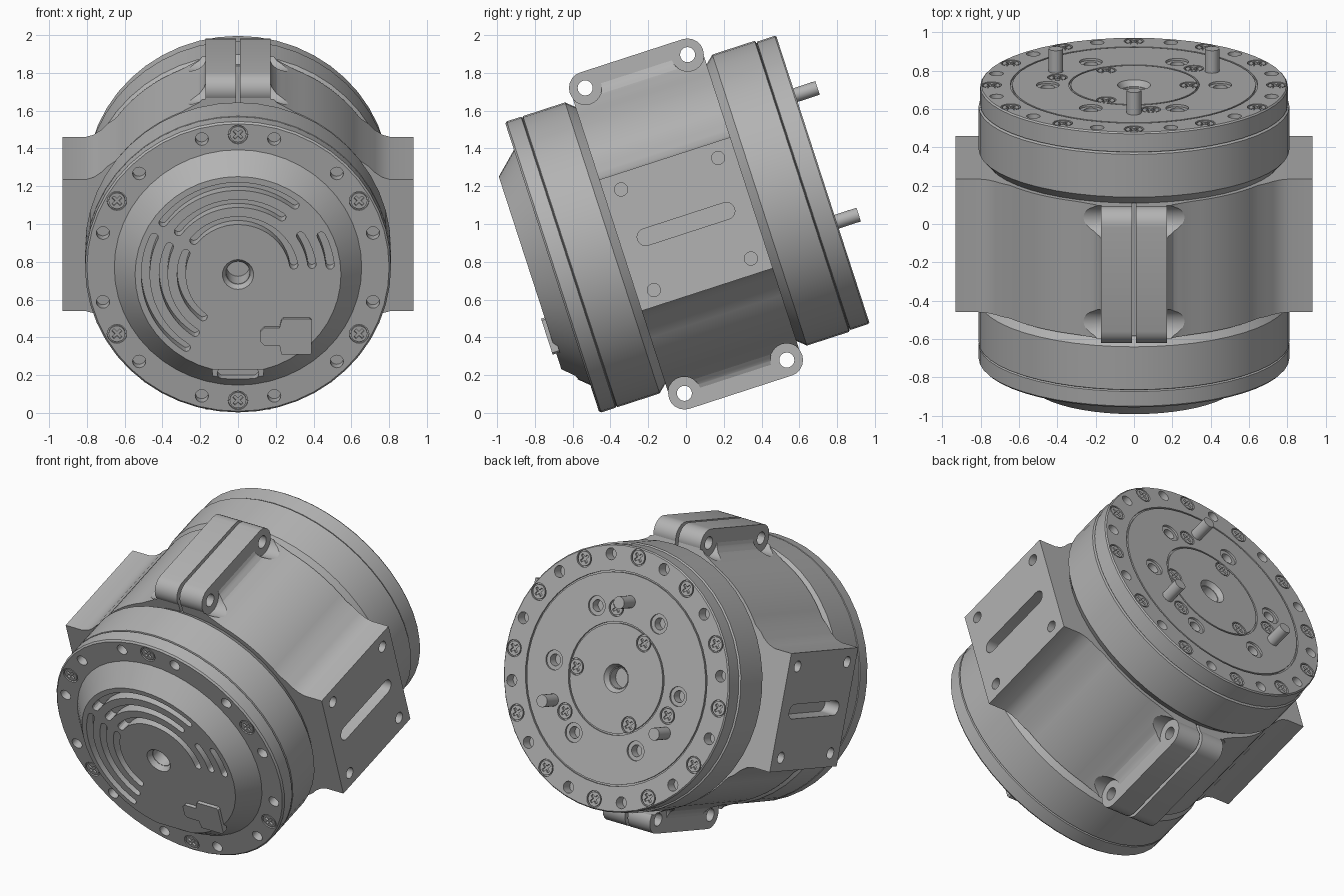
import bpy, bmesh, math
from math import sin, cos, pi, radians
from mathutils import Matrix, Vector

cube = bpy.data.objects.get("Cube")
if cube:
    bpy.data.objects.remove(cube, do_unlink=True)

# Parts are built around the local y axis, then tilted back as one
TILT = Matrix.Translation((0, 0, 1)) @ Matrix.Rotation(radians(18), 4, 'X')
SEG = 48

metal = bpy.data.materials.new("grey metal")
GREY = (0.45, 0.45, 0.45, 1)
metal.diffuse_color = GREY
metal.use_nodes = True
metal.node_tree.nodes["Principled BSDF"].inputs["Base Color"].default_value = GREY


def make(name, bm):
    bmesh.ops.recalc_face_normals(bm, faces=bm.faces)
    mesh = bpy.data.meshes.new(name)
    bm.to_mesh(mesh)
    bm.free()
    mesh.materials.append(metal)
    obj = bpy.data.objects.new(name, mesh)
    obj.matrix_world = TILT
    bpy.context.collection.objects.link(obj)
    return obj


def lathe(name, profile):
    """Turn (radius, y) points about the y axis."""
    bm = bmesh.new()
    vs = [bm.verts.new((r, y, 0)) for r, y in profile]
    es = [bm.edges.new(p) for p in zip(vs, vs[1:])]
    bmesh.ops.spin(bm, geom=vs + es, cent=(0, 0, 0), axis=(0, 1, 0),
                   angle=2 * pi, steps=SEG, use_duplicate=False)
    bmesh.ops.remove_doubles(bm, verts=bm.verts, dist=1e-4)
    return make(name, bm)


def prisms(name, outlines, a, b, axis='Y', taper=1.0):
    """Extrude outlines along y (points x,z) or along x (points y,z)."""
    bm = bmesh.new()
    for pts in outlines:
        mid = sum((Vector(p) for p in pts), Vector((0, 0))) / len(pts)
        rings = []
        for d, k in ((a, 1.0), (b, taper)):
            q = [mid + (Vector(p) - mid) * k for p in pts]
            rings.append([bm.verts.new((u, d, v) if axis == 'Y' else (d, u, v)) for u, v in q])
        lo, hi = rings
        bm.faces.new(lo)
        bm.faces.new(hi[::-1])
        for i in range(len(pts)):
            j = (i + 1) % len(pts)
            bm.faces.new((lo[i], hi[i], hi[j], lo[j]))
    return make(name, bm)


def circle(c, r, n=20):
    return [(c[0] + r * cos(2 * pi * i / n), c[1] + r * sin(2 * pi * i / n)) for i in range(n)]


def rect(x0, x1, z0, z1):
    return [(x0, z0), (x1, z0), (x1, z1), (x0, z1)]


def stadium(c, half, r, n=10):
    """Two half circles joined, centres at c +- half along the first axis."""
    out = []
    for side, start in ((1, -pi / 2), (-1, pi / 2)):
        out += [(c[0] + side * half + r * cos(start + pi * i / n),
                 c[1] + r * sin(start + pi * i / n)) for i in range(n + 1)]
    return out


def arc_slot(r, a0, a1, w):
    """Curved slot with round ends."""
    a0, a1 = radians(a0), radians(a1)
    n = 20
    ang = [a0 + (a1 - a0) * i / n for i in range(n + 1)]
    pts = [((r + w) * cos(a), (r + w) * sin(a)) for a in ang]
    for end, sweep in ((a1, 0), (a0, pi)):
        cx, cz = r * cos(end), r * sin(end)
        pts += [(cx + w * cos(end + sweep + pi * i / 6),
                 cz + w * sin(end + sweep + pi * i / 6)) for i in range(1, 6)]
        if not sweep:
            pts += [((r - w) * cos(a), (r - w) * sin(a)) for a in reversed(ang)]
    return pts


def polar(r, start, step, count):
    return [(r * cos(radians(start + step * i)), r * sin(radians(start + step * i)))
            for i in range(count)]


def cross(c, l=0.03, w=0.008):
    pts = [(l, -w), (l, w), (w, w), (w, l), (-w, l), (-w, w),
           (-l, w), (-l, -w), (-w, -w), (-w, -l), (w, -l), (w, -w)]
    return [(c[0] + (x + z) * 0.71, c[1] + (z - x) * 0.71) for x, z in pts]


def cut(obj, *args, **kw):
    """Subtract prisms from a part."""
    tool = prisms("cutter", *args, **kw)
    tool.hide_render = True
    mod = obj.modifiers.new("cut", 'BOOLEAN')
    mod.operation, mod.solver, mod.object = 'DIFFERENCE', 'EXACT', tool
    bpy.context.view_layer.objects.active = obj
    bpy.ops.object.modifier_apply(modifier=mod.name)
    bpy.data.objects.remove(tool, do_unlink=True)


def screws(name, part, centres, face, out):
    """Sink cross-head screws into a face whose outside is towards `out`."""
    cut(part, [circle(c, 0.052) for c in centres], face + out * 0.02, face - out * 0.015)
    heads = prisms(name, [circle(c, 0.044) for c in centres], face - out * 0.03, face - out * 0.002)
    cut(heads, [cross(c) for c in centres], face + out * 0.02, face - out * 0.018)


# Front cover: flange and coned cap
FACE, RIM, BACK = -0.865, -0.745, 0.762
front = lathe("front_cover", [(0, FACE), (0.545, FACE), (0.655, RIM), (0.80, RIM),
                              (0.81, RIM + 0.01), (0.81, -0.655), (0.80, -0.65), (0, -0.65)])
slots = [(0.30, 10, 141), (0.395, 54, 143), (0.49, 52, 144), (0.395, 8, 33), (0.49, 6, 26),
         (0.30, 157, 232), (0.395, 157, 235), (0.49, 155, 236)]
cut(front, [arc_slot(r, a, b, 0.022) for r, a, b in slots], FACE - 0.05, FACE + 0.07)
cut(front, [circle((0, 0), 0.086, 24)], FACE - 0.005, FACE + 0.03, taper=0.75)
cut(front, [circle((0, 0), 0.062, 24)], FACE - 0.05, FACE + 0.16)
cut(front, [rect(-0.135, 0.135, -0.62, -0.53)], FACE - 0.05, FACE + 0.06)
cut(front, [stadium((0, -0.572), 0.08, 0.03)], FACE - 0.05, FACE + 0.13)
cut(front, [circle(c, 0.035) for c in polar(0.74, 15, 30, 12)], RIM - 0.05, RIM + 0.06)
screws("front_screws", front, polar(0.74, 30, 60, 6), RIM, -1)

# Raised connector plug on the cap
plug = prisms("connector_plug", [[(0.23, -0.44), (0.38, -0.44), (0.39, -0.43), (0.39, -0.25),
                                  (0.38, -0.24), (0.24, -0.24), (0.23, -0.25), (0.22, -0.29),
                                  (0.14, -0.29), (0.12, -0.31), (0.12, -0.37), (0.14, -0.39),
                                  (0.22, -0.39)]], FACE - 0.02, FACE + 0.02)

# Housings on both sides of the clamp
for name, s in (("front_housing", -1), ("rear_housing", 1)):
    lathe(name, [(0, s * 0.65), (0.80, s * 0.65), (0.81, s * 0.645),
                 (0.81, s * 0.41), (0.77, s * 0.365), (0, s * 0.36)])

# Rear output plate with ring seams
profile = [(0, BACK)]
for r in (0.335, 0.64):
    profile += [(r - 0.005, BACK), (r - 0.005, BACK - 0.012),
                (r + 0.005, BACK - 0.012), (r + 0.005, BACK)]
rear = lathe("rear_plate", profile + [(0.795, BACK), (0.802, BACK - 0.008),
                                      (0.802, 0.655), (0.79, 0.65), (0, 0.65)])
cut(rear, [circle((0, 0), 0.09, 24)], BACK + 0.005, BACK - 0.03, taper=0.75)
cut(rear, [circle((0, 0), 0.062, 24)], BACK + 0.05, BACK - 0.09)
bolts = polar(0.45, 0, 60, 6)
cut(rear, [circle(c, 0.06) for c in bolts], BACK + 0.05, BACK - 0.012)
cut(rear, [circle(c, 0.036) for c in bolts + polar(0.742, 15, 30, 12)], BACK + 0.05, BACK - 0.07)
screws("rear_rim_screws", rear, polar(0.742, 0, 30, 12), BACK, 1)
screws("rear_inner_screws", rear, polar(0.29, 0, 120, 3) + polar(0.42, 78, 120, 3), BACK, 1)
prisms("drive_pins", [circle(c, 0.038) for c in polar(0.47, 90, 120, 3)], 0.70, 0.885)

# Clamp body: one quarter section mirrored, with side pads and ear fillets
quarter = [(0.93, 0.365), (0.81, 0.365), (0.765, 0.378), (0.725, 0.405), (0.69, 0.44)]
quarter += [(0.8 * cos(radians(a)), 0.8 * sin(radians(a))) for a in range(36, 69, 4)]
quarter += [(0.25, 0.77), (0.205, 0.795), (0.18, 0.825), (0.17, 0.85)]
half = quarter + [(-x, z) for x, z in reversed(quarter)]
body = prisms("clamp_body", [half + [(-x, -z) for x, z in half]], -0.365, 0.365)
ends = [(s * 0.285, t * 0.85) for s in (-1, 1) for t in (-1, 1)]
cut(body, [rect(-0.01, 0.01, 0.76, 1), rect(-0.01, 0.01, -1, -0.76)], -0.5, 0.5)
cut(body, [circle(c, 0.04) for c in ends], -0.5, 0.5, axis='X')
for s in (-1, 1):
    cut(body, [circle(c, 0.088, 28) for c in ends], s * 0.17, s * 0.5, axis='X')
    cut(body, [stadium((0, 0), 0.225, 0.045)], s * 1.0, s * 0.83, axis='X')
    cut(body, [circle((y, z), 0.035) for y in (-0.27, 0.27) for z in (-0.28, 0.28)],
        s * 1.0, s * 0.84, axis='X')

# Split clamp ears, top and bottom
for level, t in (("top", 0.85), ("bottom", -0.85)):
    for side, s in (("left", 1), ("right", -1)):
        ear = prisms(f"{level}_{side}_ear", [stadium((0, t), 0.285, 0.086)],
                     s * 0.01, s * 0.171, axis='X')
        cut(ear, [circle(c, 0.04) for c in ends], -0.5, 0.5, axis='X')

# Smooth round surfaces, keep machined edges sharp
bpy.ops.object.select_all(action='DESELECT')
for obj in bpy.context.scene.objects:
    if obj.type == 'MESH' and metal.name in obj.data.materials:
        obj.select_set(True)
        bpy.context.view_layer.objects.active = obj
bpy.ops.object.shade_smooth_by_angle(angle=radians(25))
